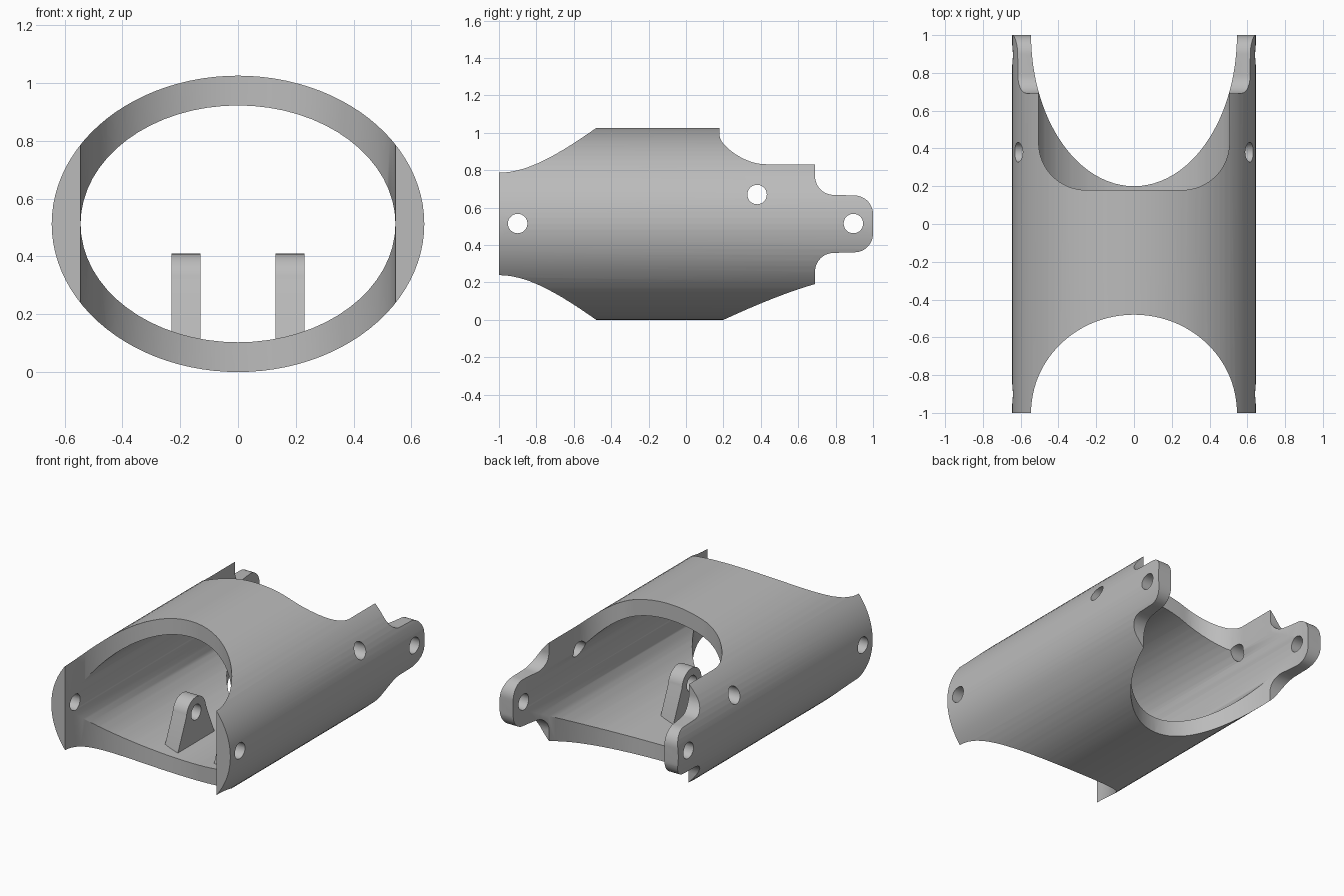
import bpy, bmesh
from math import sin, cos, pi, radians, sqrt, asin

cube = bpy.data.objects.get("Cube")
if cube:
    bpy.data.objects.remove(cube, do_unlink=True)

MID = 0.513  # height of the tube axis

grey = bpy.data.materials.new("satin grey")
grey.use_nodes = True
colour = (0.5, 0.5, 0.5, 1)
grey.diffuse_color = colour
grey.node_tree.nodes["Principled BSDF"].inputs["Base Color"].default_value = colour


def arc(cx, cy, rx, ry, start, end, n):
    """Points along an elliptical arc, angles in degrees."""
    return [(cx + rx * cos(radians(start + (end - start) * i / n)),
             cy + ry * sin(radians(start + (end - start) * i / n))) for i in range(n + 1)]


def oval(cx, cy, rx, ry, n):
    return arc(cx, cy, rx, ry, 0, 360, n)[:-1]


def prism(name, points, axis, lo, hi):
    """Extrude a closed 2D profile along one axis."""
    place = {"X": lambda a, b, t: (t, a, b),
             "Y": lambda a, b, t: (a, t, b),
             "Z": lambda a, b, t: (a, b, t)}[axis]
    bm = bmesh.new()
    ends = [[bm.verts.new(place(a, b, t)) for a, b in points] for t in (lo, hi)]
    bm.faces.new(ends[0])
    bm.faces.new(ends[1])
    n = len(points)
    for i in range(n):
        j = (i + 1) % n
        bm.faces.new((ends[0][i], ends[0][j], ends[1][j], ends[1][i]))
    bmesh.ops.recalc_face_normals(bm, faces=bm.faces)
    mesh = bpy.data.meshes.new(name)
    bm.to_mesh(mesh)
    bm.free()
    obj = bpy.data.objects.new(name, mesh)
    bpy.context.collection.objects.link(obj)
    mesh.materials.append(grey)
    return obj


def cut(target, cutter):
    """Subtract a cutter, then discard it."""
    cutter.hide_render = True
    mod = target.modifiers.new("cut", "BOOLEAN")
    mod.operation = "DIFFERENCE"
    mod.solver = "EXACT"
    mod.object = cutter
    select(target)
    bpy.ops.object.modifier_apply(modifier=mod.name)
    bpy.data.objects.remove(cutter, do_unlink=True)


def select(obj):
    bpy.ops.object.select_all(action="DESELECT")
    obj.select_set(True)
    bpy.context.view_layer.objects.active = obj


def smooth(obj):
    select(obj)
    bpy.ops.object.shade_smooth_by_angle(angle=radians(30))


# Oval sleeve
sleeve = prism("oval_sleeve", oval(0, MID, 0.645, MID, 96), "Y", -1, 1)
cut(sleeve, prism("bore", oval(0, MID, 0.545, 0.41, 64), "Y", -1.2, 1.2))

# Rounded mouths through roof and floor at both ends
cut(sleeve, prism("front_mouth", oval(0, -1, 0.545, 0.52, 96), "Z", -0.2, 1.3))
cut(sleeve, prism("rear_mouth", oval(0, 1, 0.545, 0.8, 96), "Z", -0.2, 1.3))

# Wider rounded opening in the rear roof
opening = (arc(-0.255, 0.43, 0.25, 0.25, 180, 270, 16)
           + arc(0.255, 0.43, 0.25, 0.25, 270, 360, 16)
           + [(0.505, 1.2), (-0.505, 1.2)])
cut(sleeve, prism("roof_opening", opening, "Z", 0.6, 1.3))

# Notches above and below that leave the rear lugs
notch = ([(0.69, 0.8)] + arc(0.79, 0.255, 0.1, 0.1, 180, 270, 12)
         + arc(0.9, 0.052, 0.1, 0.1, 90, 0, 12) + [(1.2, 0.052), (1.2, 0.8)])
for side in (1, -1):
    profile = [(y, MID + side * z) for y, z in notch]
    cut(sleeve, prism("lug_notch", profile, "X", -1, 1))

# Pin holes across both walls
for y, z in ((-0.9, 0.515), (0.38, 0.67), (0.895, 0.515)):
    cut(sleeve, prism("pin_hole", oval(y, z, 0.052, 0.052, 32), "X", -1, 1))
smooth(sleeve)

# Pair of tapered brackets on the floor, rounded over a pin hole
PY, PZ, R, HALF, BASE = -0.245, 0.31, 0.1, 0.19, 0.11
drop = PZ - BASE
tangent = 90 - (180 / pi) * (pi / 2 - asin(R / sqrt(HALF**2 + drop**2))
                             - (pi / 2 - asin(HALF / sqrt(HALF**2 + drop**2))))
tangent = min(max(tangent - 90, 5), 40)
shape = ([(PY + HALF, 0.06), (PY + HALF, BASE)]
         + arc(PY, PZ, R, R, tangent, 180 - tangent, 20)
         + [(PY - HALF, BASE), (PY - HALF, 0.06)])
for name, x in (("left_bracket", 0.13), ("right_bracket", -0.23)):
    bracket = prism(name, shape, "X", x, x + 0.1)
    cut(bracket, prism("bracket_hole", oval(PY, PZ, 0.05, 0.05, 32), "X", x - 0.1, x + 0.2))
    smooth(bracket)
